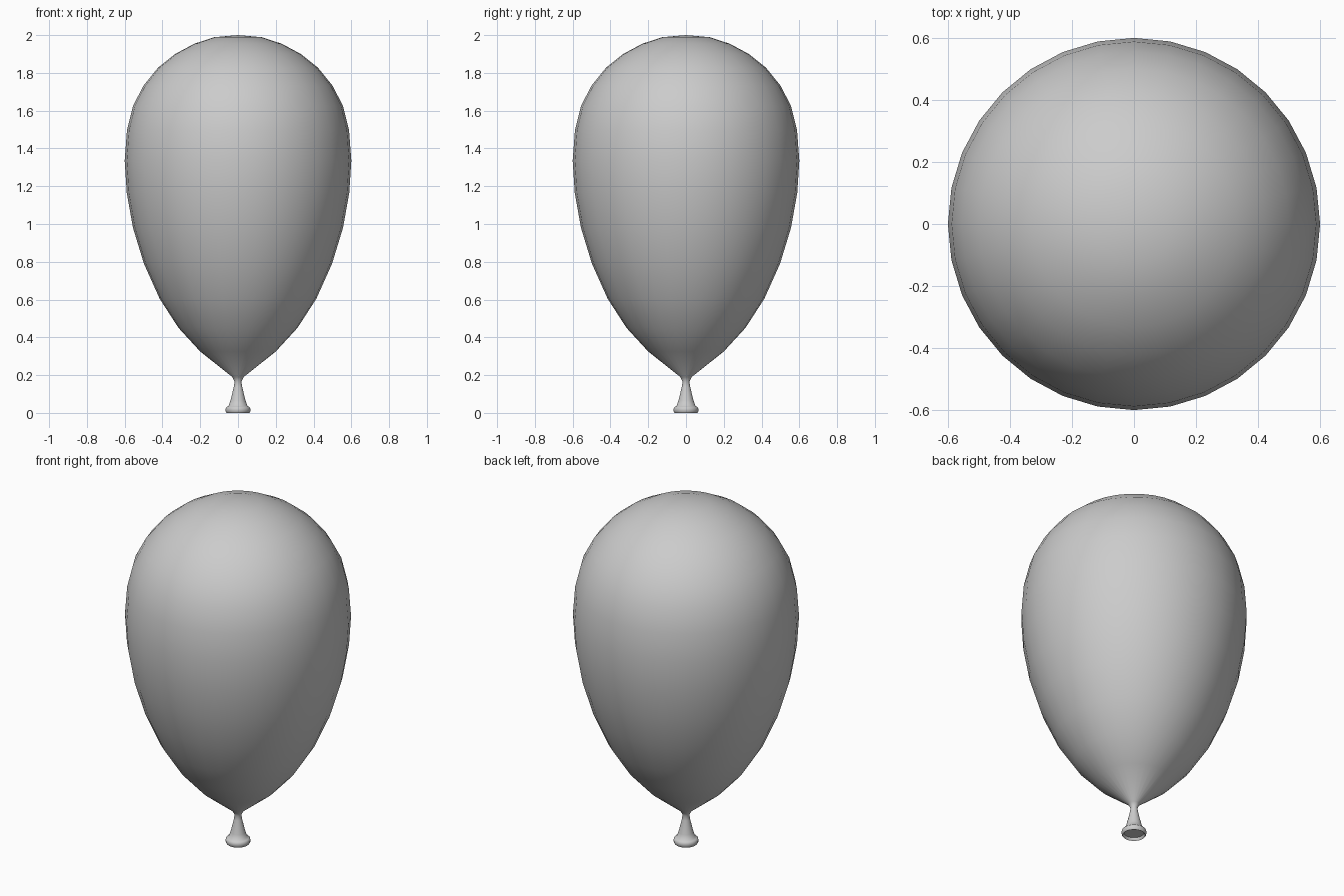
import bpy, bmesh, math

if "Cube" in bpy.data.objects:
    bpy.data.objects.remove(bpy.data.objects["Cube"])

SIDES = 32

grey = bpy.data.materials.new("light grey rubber")
grey.diffuse_color = (0.6, 0.6, 0.6, 1)
grey.use_nodes = True
grey.node_tree.nodes["Principled BSDF"].inputs["Base Color"].default_value = grey.diffuse_color


def lathe(name, profile, angle):
    """Spin (radius, height) points around z; radius 0 makes a pole."""
    bm = bmesh.new()
    rings = []
    for r, z in profile:
        if r == 0:
            rings.append([bm.verts.new((0, 0, z))] * SIDES)
        else:
            rings.append([bm.verts.new((r * math.cos(2 * math.pi * i / SIDES),
                                        r * math.sin(2 * math.pi * i / SIDES), z))
                          for i in range(SIDES)])
    for a, b in zip(rings, rings[1:]):
        for i in range(SIDES):
            j = (i + 1) % SIDES
            bm.faces.new(list(dict.fromkeys((a[i], a[j], b[j], b[i]))))
    bmesh.ops.recalc_face_normals(bm, faces=bm.faces)
    mesh = bpy.data.meshes.new(name)
    bm.to_mesh(mesh)
    bm.free()
    mesh.materials.append(grey)
    obj = bpy.data.objects.new(name, mesh)
    bpy.context.collection.objects.link(obj)
    bpy.context.view_layer.objects.active = obj
    obj.select_set(True)
    bpy.ops.object.shade_smooth_by_angle(angle=math.radians(angle))
    obj.select_set(False)
    return obj


# Whole balloon: recessed mouth, rolled lip, flared neck, pinch, body, crown
lathe("balloon", [
    (0, 0.015), (0.052, 0.015), (0.055, 0.005), (0.06, 0.0), (0.065, 0.007),
    (0.066, 0.018), (0.064, 0.028), (0.058, 0.033), (0.049, 0.038),
    (0.04, 0.065), (0.03, 0.105), (0.022, 0.14), (0.018, 0.165),
    (0.03, 0.19), (0.2, 0.325), (0.315, 0.45), (0.415, 0.605),
    (0.498, 0.79), (0.556, 0.98), (0.589, 1.165), (0.6, 1.335),
    (0.588, 1.495), (0.556, 1.625), (0.5, 1.733), (0.423, 1.828),
    (0.333, 1.9), (0.23, 1.955), (0.125, 1.989), (0, 2.0),
], 60)
